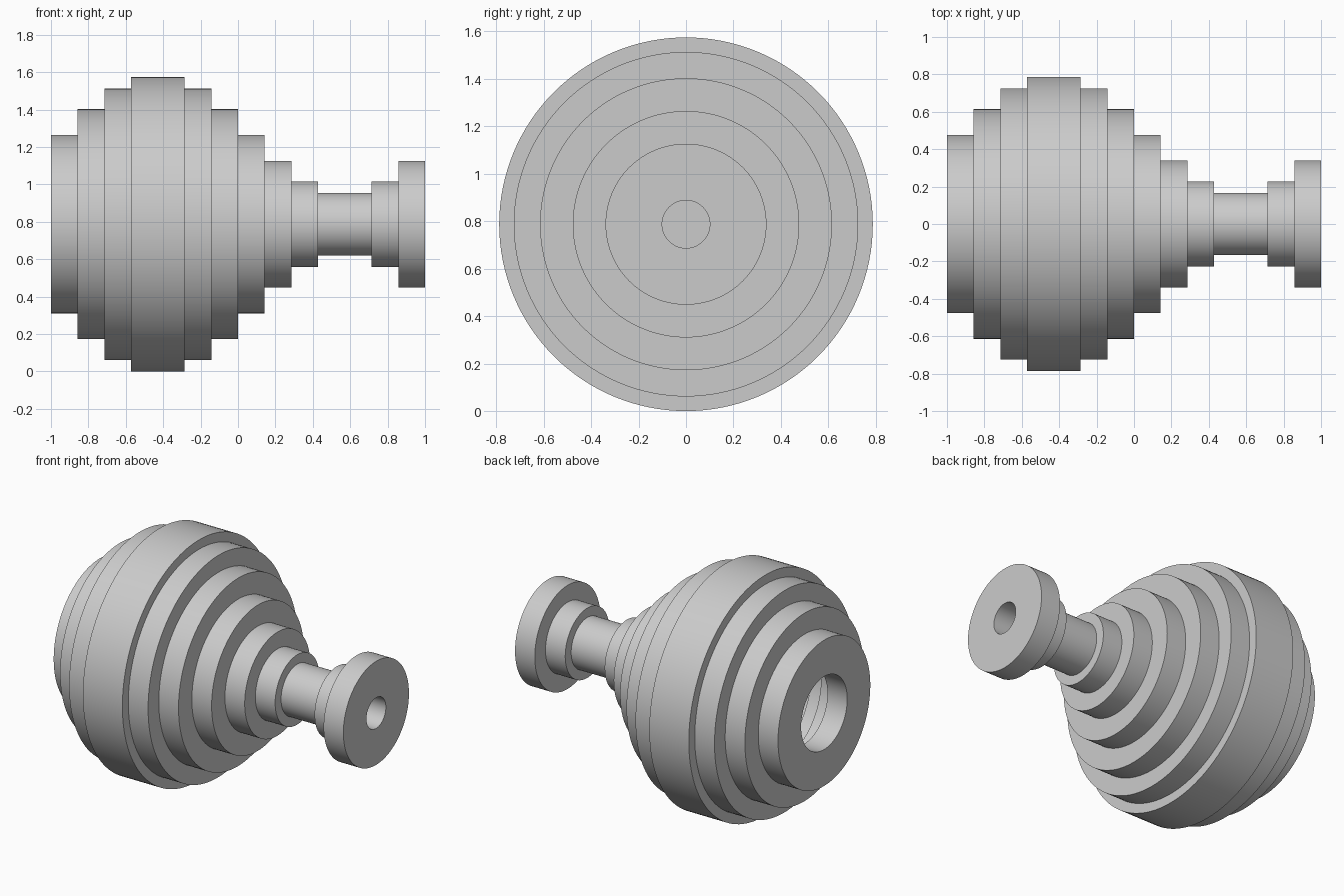
import bpy, bmesh, math
from mathutils import Vector

cube = bpy.data.objects.get("Cube")
if cube:
    bpy.data.objects.remove(cube, do_unlink=True)

STEPS = 14                  # equal rings along the length
WIDTH = 2 / STEPS
MEAN, SWING = 0.477, 0.318  # ring radius follows one sine wave
WALL = MEAN / 2
SEGMENTS = 128

radii = [MEAN + SWING * math.sin(math.tau * i / STEPS) for i in range(STEPS)]
bores = [max(r - WALL, 0) for r in radii]
centre_z = max(radii)


def stairs(values, start):
    """Stepped outline along x, skipping steps where the radius stays the same."""
    points = []
    for i, r in enumerate(values):
        x = -1 + (start + i) * WIDTH
        if points and abs(points[-1][1] - r) < 1e-4:
            points[-1] = (x + WIDTH, r)
        else:
            points += [(x, r), (x + WIDTH, r)]
    return points


# Closed half section: inner cavity, stepped outside, end pocket
floor = bores.index(0)
cavity = stairs(bores[:floor], 0)
pocket = stairs(bores[-1:], STEPS - 1)
profile = ([(cavity[-1][0], 0)] + cavity[::-1] + stairs(radii, 0)
           + pocket[::-1] + [(pocket[0][0], 0)])

# Turn the section about the x axis
bm = bmesh.new()
verts = [bm.verts.new((x, 0, r)) for x, r in profile]
edges = [bm.edges.new(pair) for pair in zip(verts, verts[1:])]
bmesh.ops.spin(bm, geom=verts + edges, cent=(0, 0, 0), axis=(1, 0, 0),
               angle=math.tau, steps=SEGMENTS, use_duplicate=False)
bmesh.ops.remove_doubles(bm, verts=bm.verts, dist=1e-4)
bmesh.ops.recalc_face_normals(bm, faces=bm.faces)
bmesh.ops.translate(bm, verts=bm.verts, vec=Vector((0, 0, centre_z)))

mesh = bpy.data.meshes.new("stepped_vase")
bm.to_mesh(mesh)
bm.free()
vase = bpy.data.objects.new("stepped_vase", mesh)
bpy.context.collection.objects.link(vase)

# Plain grey finish
grey = bpy.data.materials.new("light_grey")
grey.use_nodes = True
colour = (0.6, 0.6, 0.6, 1)
grey.diffuse_color = colour
grey.node_tree.nodes["Principled BSDF"].inputs["Base Color"].default_value = colour
mesh.materials.append(grey)

# Round walls, crisp steps
bpy.ops.object.select_all(action="DESELECT")
vase.select_set(True)
bpy.context.view_layer.objects.active = vase
bpy.ops.object.shade_smooth_by_angle(angle=math.radians(30))
